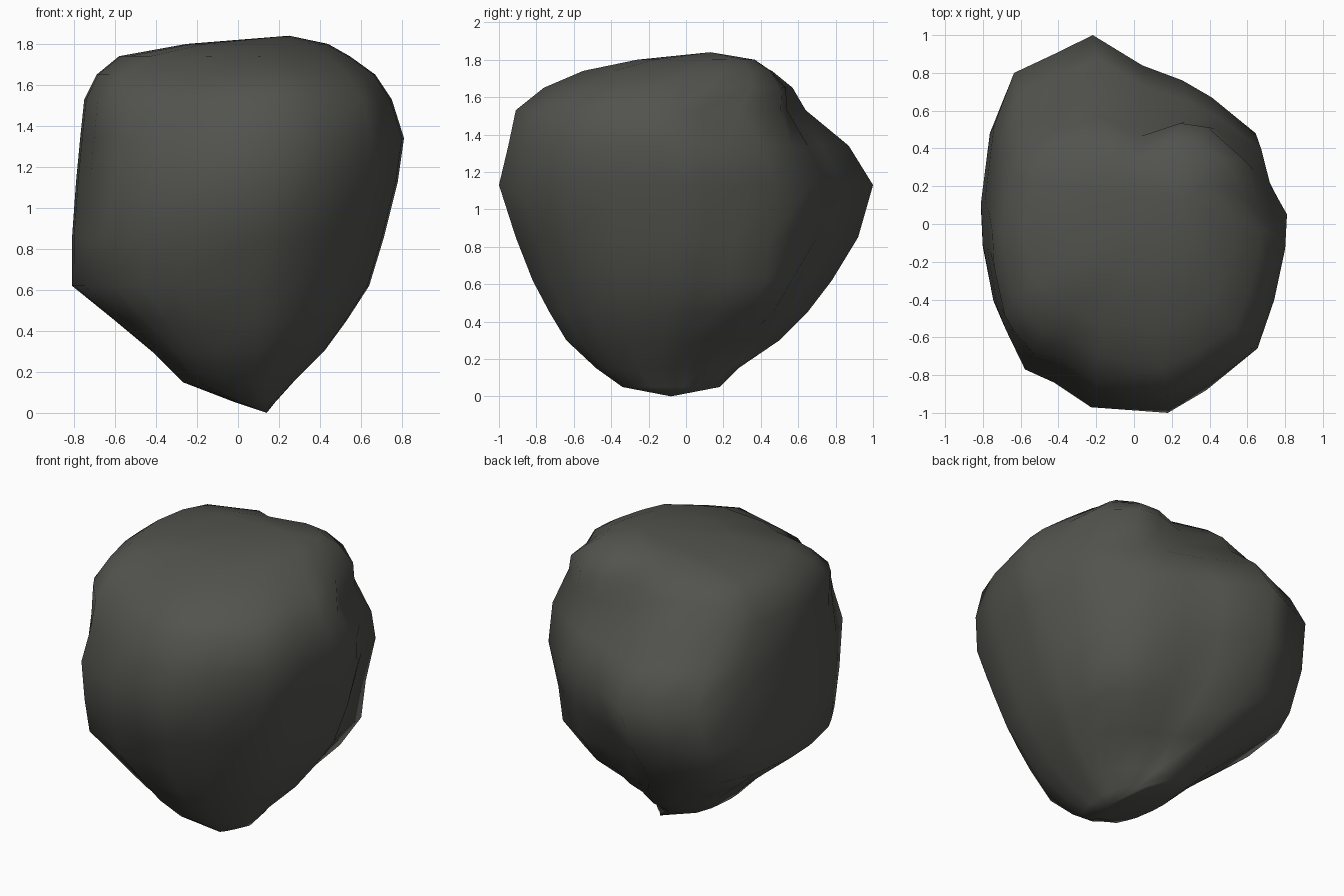
import bpy, bmesh
from mathutils import Vector

# plan outline of the boulder, seen from above, counter-clockwise
PLAN = [(0.81, 0.10), (0.72, 0.27), (0.67, 0.48), (0.43, 0.67), (0.27, 0.76),
        (0.05, 0.84), (-0.22, 1.0), (-0.43, 0.90), (-0.65, 0.80), (-0.76, 0.52),
        (-0.81, 0.12), (-0.80, -0.12), (-0.74, -0.45), (-0.69, -0.57), (-0.59, -0.77),
        (-0.43, -0.84), (-0.23, -0.97), (0.19, -1.0), (0.40, -0.88), (0.65, -0.68),
        (0.74, -0.40), (0.80, -0.10)]

# height, then left / right / front / back limits of the section
LEVELS = [(0.05, -0.01, 0.18, -0.34, 0.18),
          (0.15, -0.27, 0.27, -0.48, 0.28),
          (0.30, -0.42, 0.42, -0.64, 0.50),
          (0.45, -0.60, 0.53, -0.73, 0.65),
          (0.62, -0.81, 0.64, -0.82, 0.78),
          (0.85, -0.81, 0.71, -0.91, 0.92),
          (1.13, -0.79, 0.78, -1.00, 1.00),
          (1.34, -0.77, 0.81, -0.95, 0.87),
          (1.53, -0.75, 0.75, -0.91, 0.64),
          (1.65, -0.69, 0.67, -0.76, 0.57),
          (1.74, -0.58, 0.54, -0.55, 0.46),
          (1.80, -0.25, 0.42, -0.26, 0.32)]

# hollows and raised corners: centre, push, radius
PUSHES = [(Vector((0.38, 0.32, 1.72)), Vector((0.04, 0.17, 0.0)), 0.38),     # back right corner
          (Vector((-0.35, -0.70, 1.52)), Vector((0.02, 0.07, -0.03)), 0.34),  # front left hollow
          (Vector((0.45, 0.42, 0.56)), Vector((0.07, 0.07, 0.0)), 0.35)]    # lower back right


def pushed(p):
    q = p.copy()
    for c, push, r in PUSHES:
        q += push * max(0.0, 1 - ((p - c).length / r) ** 2)
    return q


bm = bmesh.new()
rings = []
for z, x0, x1, y0, y1 in LEVELS:
    ring = []
    for px, py in PLAN:
        p = Vector(((x0 + x1) / 2 + px / 0.81 * (x1 - x0) / 2,
                    (y0 + y1) / 2 + py * (y1 - y0) / 2, z))
        ring.append(bm.verts.new(pushed(p)))
    rings.append(ring)

# side skin
n = len(PLAN)
for a, b in zip(rings, rings[1:]):
    for i in range(n):
        j = (i + 1) % n
        bm.faces.new((a[i], a[j], b[j], b[i]))

# bottom point and crown
tip = bm.verts.new((0.14, -0.08, 0))
crown = bm.verts.new((0.25, 0.13, 1.84))
for i in range(n):
    j = (i + 1) % n
    bm.faces.new((tip, rings[0][j], rings[0][i]))
    bm.faces.new((crown, rings[-1][i], rings[-1][j]))

bmesh.ops.recalc_face_normals(bm, faces=bm.faces)
for f in bm.faces:
    f.smooth = True
mesh = bpy.data.meshes.new("boulder")
bm.to_mesh(mesh)
bm.free()

stone = bpy.data.materials.new("dark grey stone")
stone.diffuse_color = (0.085, 0.085, 0.076, 1)
mesh.materials.append(stone)
rock = bpy.data.objects.new("boulder", mesh)
bpy.context.collection.objects.link(rock)
